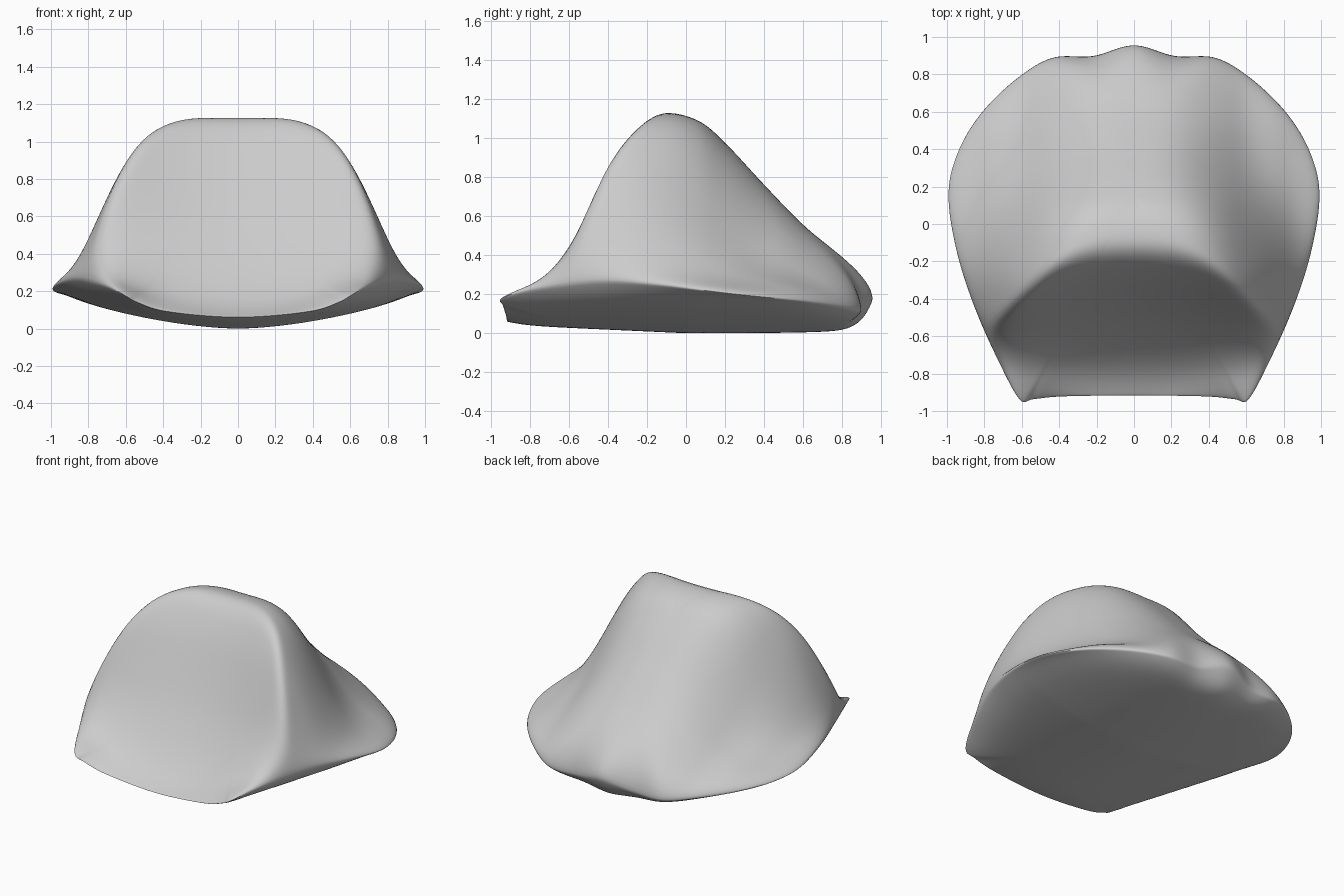
import bpy, bmesh, math
from mathutils import Vector

if "Cube" in bpy.data.objects:
    bpy.data.objects.remove(bpy.data.objects["Cube"])

RINGS, STEPS = 44, 12          # rings from centre to rim, steps per outline span
CENTRE = Vector((0, .15, 0))

# Left half of the brim, from front centre to back centre
RIM = [(0, -.92, .06), (.38, -.925, .09), (.54, -.94, .14), (.61, -.945, .18), (.71, -.77, .23),
       (.85, -.46, .27), (.95, -.15, .25), (.995, .15, .21), (.95, .37, .185),
       (.83, .58, .165), (.64, .77, .14), (.44, .89, .115), (.22, .9, .12), (0, .958, .175)]
# Height of the hollow front face, and of the crown along its middle, against y
FACE = [(-.95, .06), (-.8, .14), (-.7, .23), (-.6, .355), (-.5, .51), (-.4, .7),
        (-.3, .9), (-.2, 1.06), (-.1, 1.19), (.1, 1.45)]
CROWN = [(-.9, 1.125), (-.1, 1.125), (.07, 1.08), (.2, .97), (.4, .755), (.6, .55),
         (.75, .43), (.9, .33), (1, .28)]


def curve(points, x):
    """Smooth height curve through the points."""
    x = min(max(x, points[0][0]), points[-1][0])
    i = max(k for k in range(len(points) - 1) if points[k][0] <= x)

    def slope(k):
        a, b = points[max(k - 1, 0)], points[min(k + 1, len(points) - 1)]
        return (b[1] - a[1]) / (b[0] - a[0])
    (x0, y0), (x1, y1) = points[i], points[i + 1]
    h = x1 - x0
    t = (x - x0) / h
    return (y0 * (1 + 2 * t) * (1 - t) ** 2 + y1 * t * t * (3 - 2 * t)
            + h * slope(i) * t * (1 - t) ** 2 + h * slope(i + 1) * t * t * (t - 1))


def ease(a, b, x):
    t = min(max((x - a) / (b - a), 0), 1)
    return t * t * (3 - 2 * t)


def smooth_min(a, b, k):
    h = max(k - abs(a - b), 0) / k
    return min(a, b) - h * h * k / 4


def outline():
    """Closed smooth rim loop, mirrored across x."""
    mirror = [Vector((-x, y, z)) for x, y, z in RIM[-2:0:-1]]
    pts = [Vector(p) for p in RIM] + mirror
    n, loop = len(pts), []
    for i in range(n):
        a, b, c, d = (pts[(i + k) % n] for k in (-1, 0, 1, 2))
        for s in range(STEPS):
            t = s / STEPS
            loop.append((b * 2 + (c - a) * t + (a * 2 - b * 5 + c * 4 - d) * t * t
                         + (b * 3 - a - c * 3 + d) * t ** 3) / 2)
    return loop


def top_height(x, y, t, rim):
    x = abs(x)
    back = ease(-.35, .45, y)
    # Hollow face, with its lower corners lifted to the brim
    face = curve(FACE, y + .25 * x * x * ease(-.95, -.3, y))
    face += .13 * (x / .6) ** 2.5 * (1 - ease(-.95, -.5, y))
    # Arch that narrows and softens toward the back, on a raised brim
    arch = math.exp(-(x / (.75 - .17 * back)) ** (5 - 2.2 * back))
    body = rim + (curve(CROWN, y) - rim) * arch + .04 * ease(.55, .8, x)
    z = smooth_min(face, body, .08) + .005
    return rim + (z - rim) * (1 - t ** 12) ** .6


def bottom_height(x, y, t, rim):
    base = .19 * abs(x) ** 1.7 + .045 * max(-y, 0) + .02 * max(y, 0) ** 3
    return base + (rim - base) * t ** 14


def add_skin(bm, loop, rim_verts, height, flip):
    """Rings of faces from the rim inward to a pole."""
    n, outer = len(loop), rim_verts
    for r in range(1, RINGS):
        t = 1 - (r / RINGS) ** 1.4
        ring = []
        for p in loop:
            q = CENTRE.lerp(p, t)
            ring.append(bm.verts.new((q.x, q.y, height(q.x, q.y, t, p.z))))
        for i in range(n):
            j = (i + 1) % n
            quad = [outer[i], outer[j], ring[j], ring[i]]
            bm.faces.new(quad[::-1] if flip else quad)
        outer = ring
    pole = bm.verts.new((0, CENTRE.y, height(0, CENTRE.y, 0, .2)))
    for i in range(n):
        tri = [outer[i], outer[(i + 1) % n], pole]
        bm.faces.new(tri[::-1] if flip else tri)


# Crown and underside share one rim
bm = bmesh.new()
loop = outline()
rim_verts = [bm.verts.new(p) for p in loop]
add_skin(bm, loop, rim_verts, top_height, False)
add_skin(bm, loop, rim_verts, bottom_height, True)
bmesh.ops.recalc_face_normals(bm, faces=bm.faces)
# Soften the crest and the brim
for _ in range(3):
    bmesh.ops.smooth_vert(bm, verts=bm.verts, factor=.5,
                          use_axis_x=True, use_axis_y=True, use_axis_z=True)
lowest = min(v.co.z for v in bm.verts)
bmesh.ops.translate(bm, verts=bm.verts, vec=(0, 0, -lowest))

mesh = bpy.data.meshes.new("moulded_shell")
bm.to_mesh(mesh)
bm.free()
shell = bpy.data.objects.new("moulded_shell", mesh)
bpy.context.collection.objects.link(shell)

grey = bpy.data.materials.new("light_grey")
grey.use_nodes = True
grey.diffuse_color = (.6, .6, .6, 1)
grey.node_tree.nodes["Principled BSDF"].inputs["Base Color"].default_value = (.6, .6, .6, 1)
mesh.materials.append(grey)

bpy.context.view_layer.objects.active = shell
shell.select_set(True)
bpy.ops.object.shade_smooth_by_angle(angle=math.radians(60))
